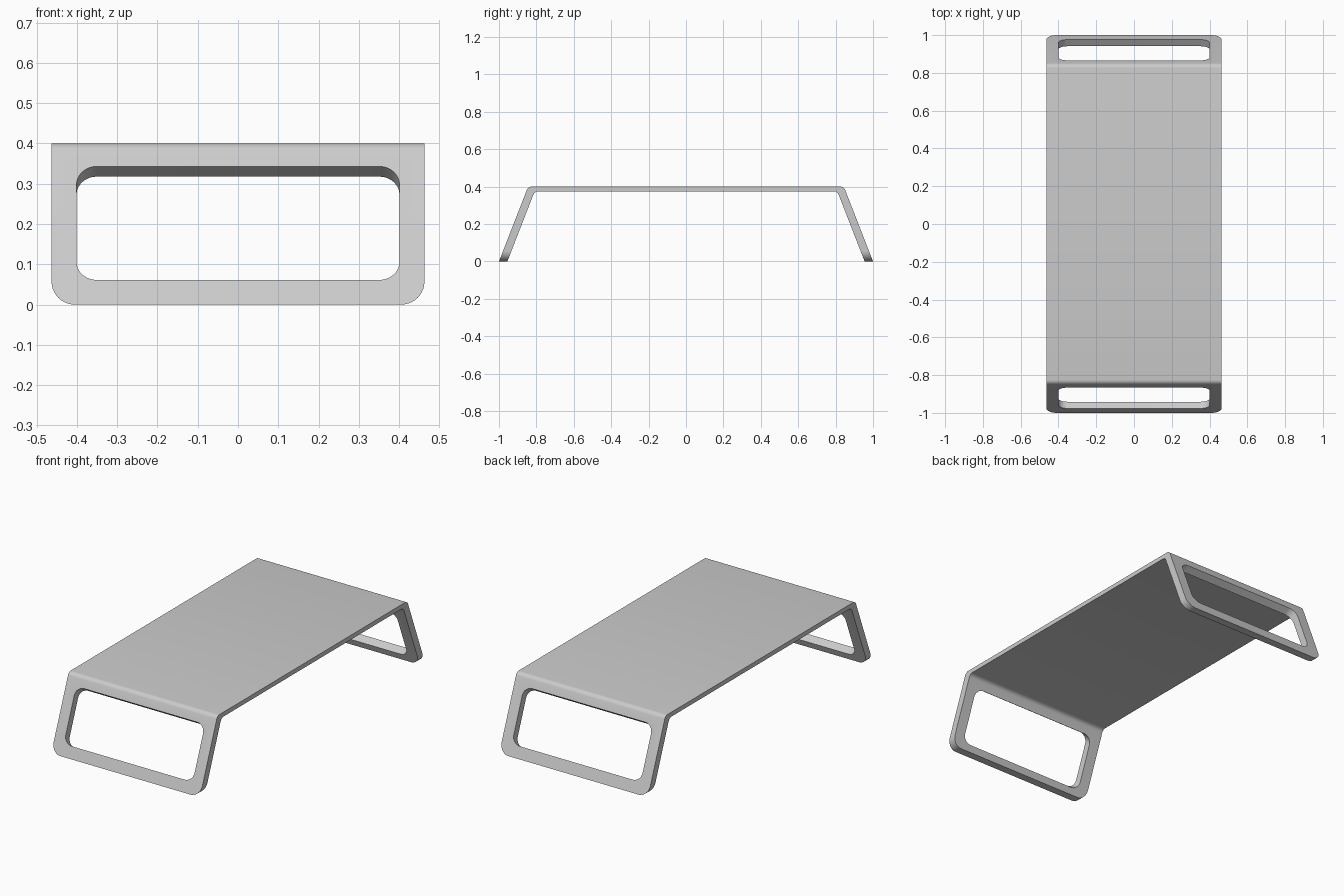
import bpy, bmesh, math
from mathutils import Vector

if "Cube" in bpy.data.objects:
    bpy.data.objects.remove(bpy.data.objects["Cube"])

HALF_W = 0.463
SLOPE = 0.39                        # leg lean: dy per dz


def make_object(name, bm):
    bmesh.ops.recalc_face_normals(bm, faces=bm.faces[:])
    mesh = bpy.data.meshes.new(name)
    bm.to_mesh(mesh)
    bm.free()
    obj = bpy.data.objects.new(name, mesh)
    bpy.context.collection.objects.link(obj)
    return obj


def extrude(bm, points, offset):
    face = bm.faces.new([bm.verts.new(p) for p in points])
    result = bmesh.ops.extrude_face_region(bm, geom=[face], use_keep_orig=True)
    verts = [g for g in result["geom"] if isinstance(g, bmesh.types.BMVert)]
    bmesh.ops.translate(bm, verts=verts, vec=offset)


# Bent sheet: half profile mirrored in y, extruded across the width
outer = [(1.0, 0), (0.844, 0.4)]
inner = [(0.809, 0.375), (0.955, 0)]
half = outer + inner
profile = [half[0], half[1]] + [(-y, z) for y, z in half[1::-1]]
profile += [(-y, z) for y, z in half[:1:-1]] + half[2:]
bm = bmesh.new()
extrude(bm, [(-HALF_W, y, z) for y, z in profile], Vector((2 * HALF_W, 0, 0)))

# Soft bends where the legs meet the top
bends = [e for e in bm.edges if all(v.co.z > 0.3 for v in e.verts)
         and abs(e.verts[0].co.x - e.verts[1].co.x) > 0.1]
bmesh.ops.bevel(bm, geom=bends, offset=0.018, segments=5, profile=0.5, affect='EDGES')

# Rounded lower corners of the legs
corners = [e for e in bm.edges if all(v.co.z < 0.01 for v in e.verts)
           and abs(e.verts[0].co.x - e.verts[1].co.x) < 0.01]
bmesh.ops.bevel(bm, geom=corners, offset=0.057, segments=10, profile=0.5, affect='EDGES')
stand = make_object("bent_stand", bm)


def window_cutter(side):
    """Rounded rectangle on the leg's outer face, swept inward and down."""
    rx, rz, hx, z0, z1 = 0.05, 0.045, 0.401, 0.061, 0.343
    through = Vector((0, -0.036 * side, -0.026))
    points = []
    for cx, cz, start in ((hx - rx, z1 - rz, 0), (rx - hx, z1 - rz, 90),
                          (rx - hx, z0 + rz, 180), (hx - rx, z0 + rz, 270)):
        for i in range(9):
            a = math.radians(start + i * 90 / 8)
            z = cz + rz * math.sin(a)
            points.append(Vector((cx + rx * math.cos(a), side * (1 - SLOPE * z), z)) - through)
    bm = bmesh.new()
    extrude(bm, points, through * 3)
    cutter = make_object("window_cutter", bm)
    cutter.hide_render = True
    return cutter


# Leg windows
bpy.context.view_layer.objects.active = stand
stand.select_set(True)
for side in (-1, 1):
    cutter = window_cutter(side)
    mod = stand.modifiers.new("window", 'BOOLEAN')
    mod.operation = 'DIFFERENCE'
    mod.solver = 'EXACT'
    mod.object = cutter
    bpy.ops.object.modifier_apply(modifier=mod.name)
    bpy.data.objects.remove(cutter)

bpy.ops.object.shade_smooth_by_angle(angle=math.radians(30))
